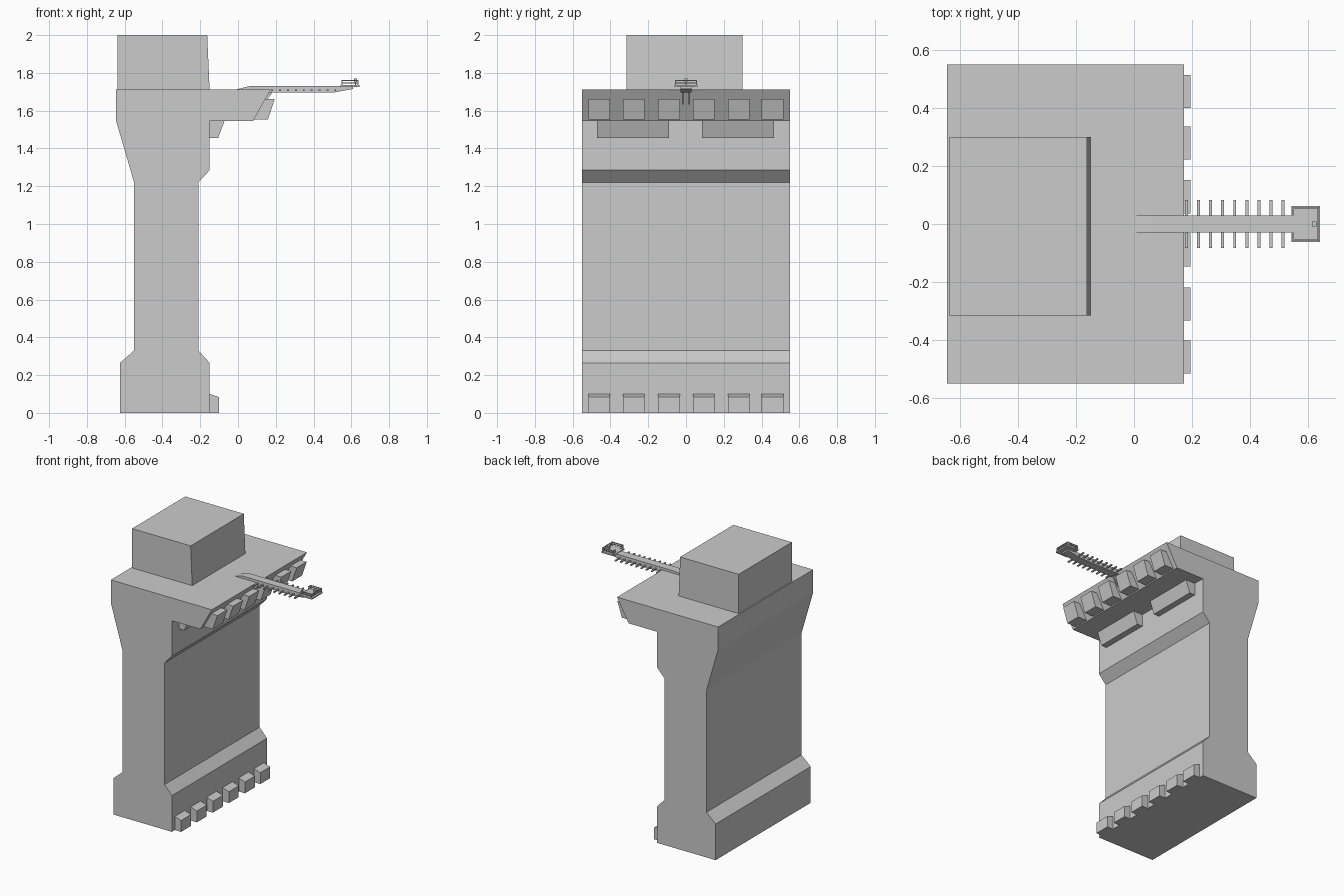
import bpy


def prism(name, profile, y0, y1):
    """Extrude an x-z outline along y."""
    n = len(profile)
    verts = [(x, y0, z) for x, z in profile] + [(x, y1, z) for x, z in profile]
    faces = [tuple(range(n)), tuple(range(2 * n - 1, n - 1, -1))]
    faces += [(i, i + n, (i + 1) % n + n, (i + 1) % n) for i in range(n)]
    mesh = bpy.data.meshes.new(name)
    mesh.from_pydata(verts, [], faces)
    mesh.update()
    obj = bpy.data.objects.new(name, mesh)
    bpy.context.collection.objects.link(obj)
    return obj


def box(name, x0, x1, y0, y1, z0, z1):
    return prism(name, [(x0, z0), (x1, z0), (x1, z1), (x0, z1)], y0, y1)


# Main wall with flared foot and overhanging deck
prism("wall", [(-0.625, 0), (-0.15, 0), (-0.15, 0.265), (-0.21, 0.33),
               (-0.21, 1.22), (-0.15, 1.285), (-0.15, 1.545), (0.08, 1.545),
               (0.173, 1.712), (-0.645, 1.712), (-0.645, 1.545),
               (-0.55, 1.22), (-0.55, 0.33), (-0.625, 0.265)], -0.55, 0.55)

# Upper block, slightly tapered on the deck side
prism("upper_block", [(-0.637, 1.70), (-0.15, 1.70), (-0.163, 2.0), (-0.637, 2.0)],
      -0.315, 0.30)

# Rows of foot blocks and deck-edge blocks
for i, y in enumerate((-0.459, -0.276, -0.09, 0.094, 0.28, 0.458)):
    prism(f"foot_block_{i}", [(-0.21, 0), (-0.10, 0), (-0.10, 0.083),
                              (-0.15, 0.10), (-0.21, 0.10)], y - 0.057, y + 0.057)
    prism(f"deck_block_{i}", [(0.08, 1.552), (0.158, 1.552), (0.195, 1.662),
                              (0.13, 1.662)], y - 0.057, y + 0.057)

# Long brackets under the overhang
for i, (a, b) in enumerate(((-0.47, -0.09), (0.085, 0.465))):
    prism(f"under_bracket_{i}", [(-0.16, 1.455), (-0.105, 1.455), (-0.07, 1.55),
                                 (-0.16, 1.55)], a, b)

# Boom
prism("boom", [(-0.02, 1.71), (0.06, 1.73), (0.61, 1.73), (0.61, 1.715),
               (0.50, 1.695), (0.15, 1.695)], -0.03, 0.03)

# Braces beneath the boom
for side in (-1, 1):
    prism(f"boom_brace_{side}", [(0.11, 1.63), (0.135, 1.63), (0.185, 1.70),
                                 (0.15, 1.70)], side * 0.016 - 0.004, side * 0.016 + 0.004)

# Cross rungs along the boom
for i in range(9):
    x = 0.181 + i * 0.0417
    box(f"rung_{i}", x - 0.005, x + 0.005, -0.082, 0.082, 1.704, 1.713)

# Platform with two-bar railing at the boom tip
box("tip_platform", 0.543, 0.642, -0.062, 0.062, 1.725, 1.735)
for level, z in enumerate((1.747, 1.759)):
    for side in (-1, 1):
        y = side * 0.056
        box(f"side_rail_{level}_{side}", 0.547, 0.638, y - 0.003, y + 0.003, z - 0.003, z + 0.003)
        y = side * 0.043
        box(f"back_rail_{level}_{side}", 0.547, 0.552, y - 0.014, y + 0.014, z - 0.003, z + 0.003)
    box(f"end_rail_{level}", 0.633, 0.639, -0.058, 0.058, z - 0.003, z + 0.003)
for x in (0.55, 0.635):
    for side in (-1, 1):
        y = side * 0.056
        box("rail_post", x - 0.003, x + 0.003, y - 0.003, y + 0.003, 1.73, 1.762)

# Small lamp on a stem
box("lamp_stem", 0.619, 0.625, -0.003, 0.003, 1.73, 1.76)
box("lamp", 0.614, 0.63, -0.008, 0.008, 1.752, 1.769)
